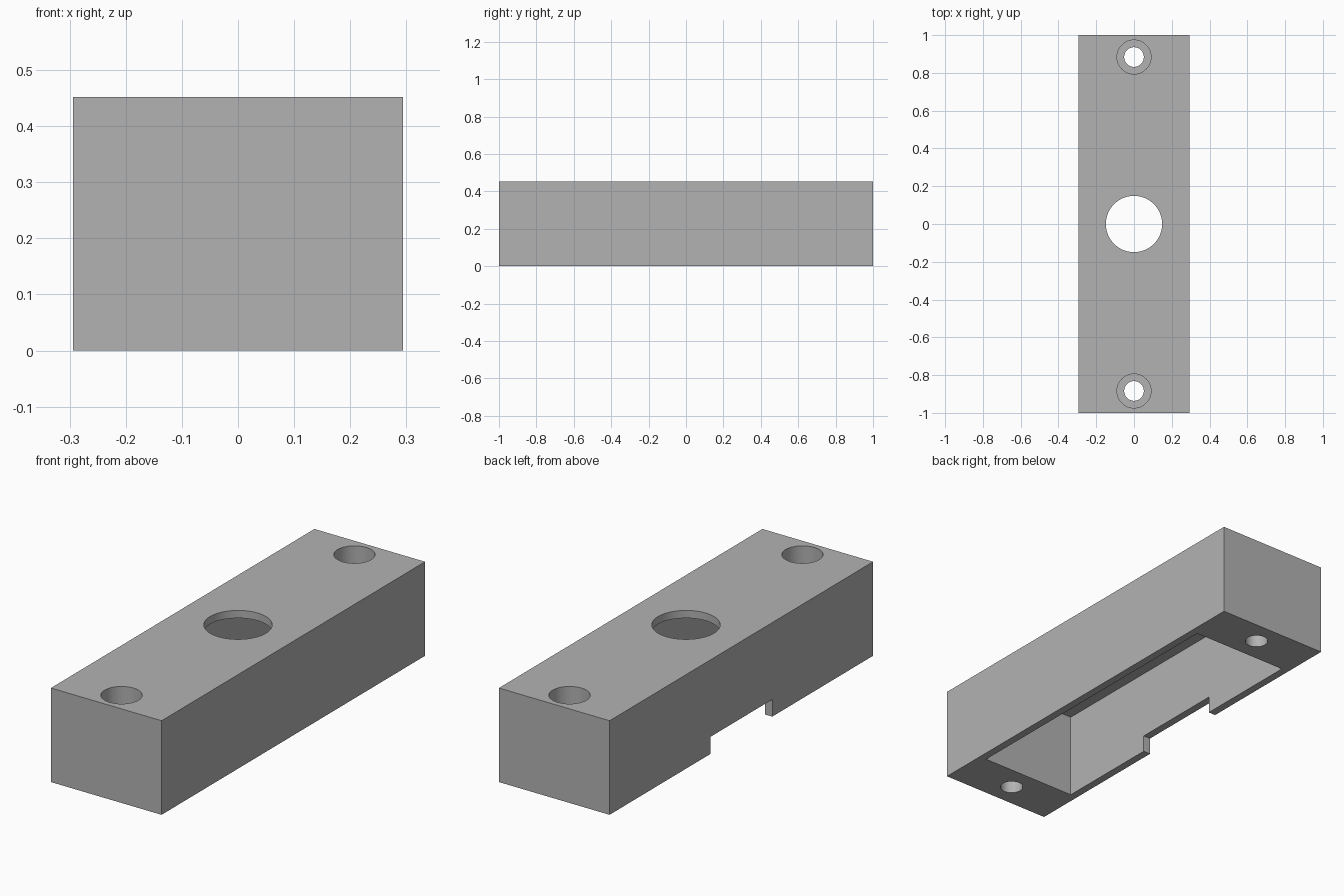
import bpy
import bmesh
from mathutils import Matrix, Vector

if "Cube" in bpy.data.objects:
    bpy.data.objects.remove(bpy.data.objects["Cube"], do_unlink=True)

WIDTH, LENGTH, HEIGHT = 0.588, 2.0, 0.452
CEILING = 0.415
SCREW_Y = 0.884

grey = bpy.data.materials.new("plain_grey")
grey.use_nodes = True
colour = (0.45, 0.45, 0.45, 1)
grey.diffuse_color = colour
grey.node_tree.nodes["Principled BSDF"].inputs["Base Color"].default_value = colour


def make_object(name, bm):
    mesh = bpy.data.meshes.new(name)
    bm.to_mesh(mesh)
    bm.free()
    mesh.materials.append(grey)
    obj = bpy.data.objects.new(name, mesh)
    bpy.context.collection.objects.link(obj)
    return obj


def box(name, low, high):
    low, high = Vector(low), Vector(high)
    bm = bmesh.new()
    matrix = Matrix.Translation((low + high) / 2) @ Matrix.Diagonal((high - low).to_4d())
    bmesh.ops.create_cube(bm, size=1, matrix=matrix)
    return make_object(name, bm)


def cylinder(name, y, radius, bottom, top):
    bm = bmesh.new()
    matrix = Matrix.Translation((0, y, (bottom + top) / 2))
    bmesh.ops.create_cone(bm, cap_ends=True, segments=64, radius1=radius,
                          radius2=radius, depth=top - bottom, matrix=matrix)
    return make_object(name, bm)


# Solid housing block
housing = box("housing", (-WIDTH / 2, -LENGTH / 2, 0), (WIDTH / 2, LENGTH / 2, HEIGHT))

# Pocket open at the bottom, notch in one side wall, round opening in the top
cutters = [
    box("pocket_cutter", (-0.256, -0.762, -0.1), (0.256, 0.762, CEILING)),
    box("notch_cutter", (-0.4, -0.235, -0.1), (-0.2, 0.235, 0.082)),
    cylinder("opening_cutter", 0, 0.149, 0.3, 0.6),
]

# Counterbored screw hole at each end
for side in (-1, 1):
    cutters.append(cylinder("screw_hole_cutter", side * SCREW_Y, 0.052, -0.1, 0.6))
    cutters.append(cylinder("counterbore_cutter", side * SCREW_Y, 0.09, HEIGHT - 0.085, 0.6))

# Cut everything out and apply
for cutter in cutters:
    cut = housing.modifiers.new(cutter.name, "BOOLEAN")
    cut.operation = "DIFFERENCE"
    cut.solver = "EXACT"
    cut.object = cutter
bpy.context.view_layer.update()
result = bpy.data.meshes.new_from_object(
    housing.evaluated_get(bpy.context.evaluated_depsgraph_get()))
housing.modifiers.clear()
housing.data = result
for cutter in cutters:
    bpy.data.objects.remove(cutter, do_unlink=True)

# Smooth hole walls, sharp edges elsewhere
bpy.ops.object.select_all(action="DESELECT")
housing.select_set(True)
bpy.context.view_layer.objects.active = housing
bpy.ops.object.shade_smooth_by_angle(angle=0.5)
